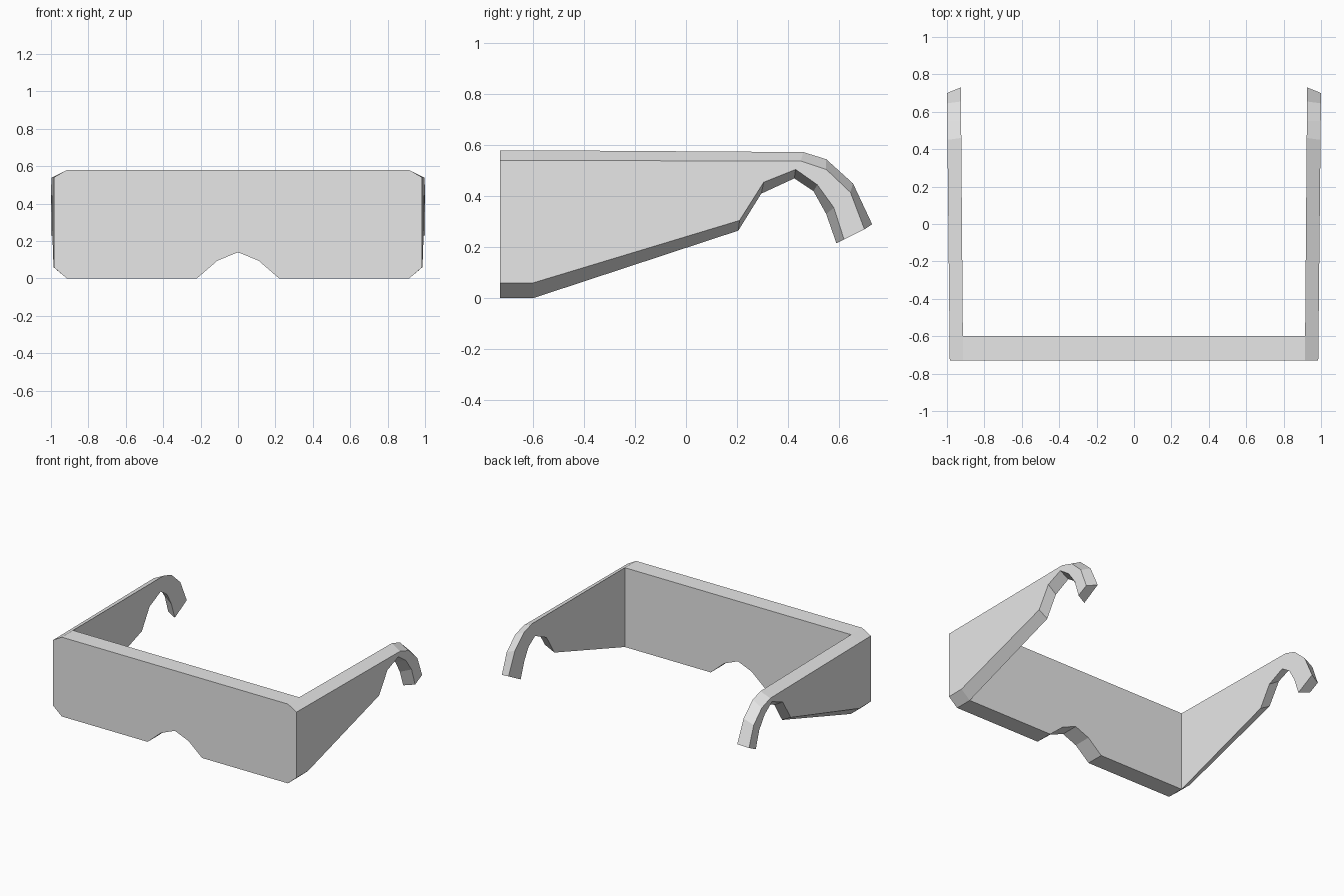
import bpy
import bmesh

default_cube = bpy.data.objects.get("Cube")
if default_cube:
    bpy.data.objects.remove(default_cube, do_unlink=True)

FRONT, BACK = -0.73, -0.6      # depth of the front panel
HINGE = 0.915                  # half width of the panel between the arms

grey = bpy.data.materials.new("plain grey")
grey.use_nodes = True
colour = (0.8, 0.8, 0.8, 1)
grey.diffuse_color = colour
grey.node_tree.nodes["Principled BSDF"].inputs["Base Color"].default_value = colour

# Arm outlines (y, z): along the top, around the hook and back underneath
inner_outline = [
    (BACK, 0.58), (0.46, 0.573), (0.55, 0.545), (0.655, 0.45), (0.73, 0.29),
    (0.59, 0.215), (0.55, 0.33), (0.5, 0.42), (0.425, 0.47), (0.295, 0.41),
    (0.205, 0.265), (BACK, 0)]
outer_outline = [
    (BACK, 0.54), (0.45, 0.538), (0.55, 0.505), (0.645, 0.415), (0.7, 0.27),
    (0.62, 0.23), (0.58, 0.355), (0.515, 0.445), (0.43, 0.505), (0.305, 0.455),
    (0.21, 0.305), (BACK, 0.06)]

# Underside of the front panel (x, z) with the nose notch
half_notch = [(0.22, 0), (0.11, 0.095)]
underside = ([(-HINGE, 0)] + [(-x, z) for x, z in half_notch] + [(0, 0.14)]
             + half_notch[::-1] + [(HINGE, 0)])
panel_outline = underside + [(HINGE, 0.58), (-HINGE, 0.58)]


def bridge(bm, first, second, closed=True):
    """Join two rows of vertices with a strip of quads."""
    count = len(first)
    for i in range(count if closed else count - 1):
        j = (i + 1) % count
        bm.faces.new((first[i], first[j], second[j], second[i]))


def add_panel(bm):
    """Front panel, left open at both ends where the arms attach."""
    front, back = ([bm.verts.new((x, y, z)) for x, z in panel_outline]
                   for y in (FRONT, BACK))
    bm.faces.new(front)
    bm.faces.new(back)
    for i, vert in enumerate(front):
        j = (i + 1) % len(front)
        ends = {panel_outline[i][0], panel_outline[j][0]}
        if ends not in ({HINGE}, {-HINGE}):
            bm.faces.new((vert, front[j], back[j], back[i]))


def add_arm(bm, side):
    """Bevelled arm that flares outward slightly, with its corner block."""
    def inner_vert(y, z):
        return bm.verts.new((side * (HINGE + 0.008 * max(0, y - BACK)), y, z))

    def outer_vert(y, z):
        return bm.verts.new((side * (0.985 + 0.0105 * (y - FRONT)), y, z))

    inner = [inner_vert(y, z) for y, z in inner_outline]
    outer = [outer_vert(y, z) for y, z in outer_outline]
    bm.faces.new(inner)
    bm.faces.new(outer)
    bridge(bm, inner, outer, closed=False)
    # Corner block that continues the arm to the front of the panel
    top, bottom = inner_outline[0][1], inner_outline[-1][1]
    outer_top, outer_bottom = outer_outline[0][1], outer_outline[-1][1]
    corner = [inner_vert(FRONT, top), outer_vert(FRONT, outer_top),
              outer_vert(FRONT, outer_bottom), inner_vert(FRONT, bottom)]
    bridge(bm, corner, [inner[0], outer[0], outer[-1], inner[-1]], closed=False)
    bm.faces.new(corner)


# One welded shell: panel, left arm and right arm
bm = bmesh.new()
add_panel(bm)
for side in (1, -1):
    add_arm(bm, side)
bmesh.ops.remove_doubles(bm, verts=bm.verts, dist=0.0005)
bmesh.ops.dissolve_limit(bm, angle_limit=0.005, verts=bm.verts, edges=bm.edges)
bmesh.ops.recalc_face_normals(bm, faces=bm.faces)
mesh = bpy.data.meshes.new("glasses_frame")
bm.to_mesh(mesh)
bm.free()
mesh.materials.append(grey)
frame = bpy.data.objects.new("glasses_frame", mesh)
bpy.context.collection.objects.link(frame)
